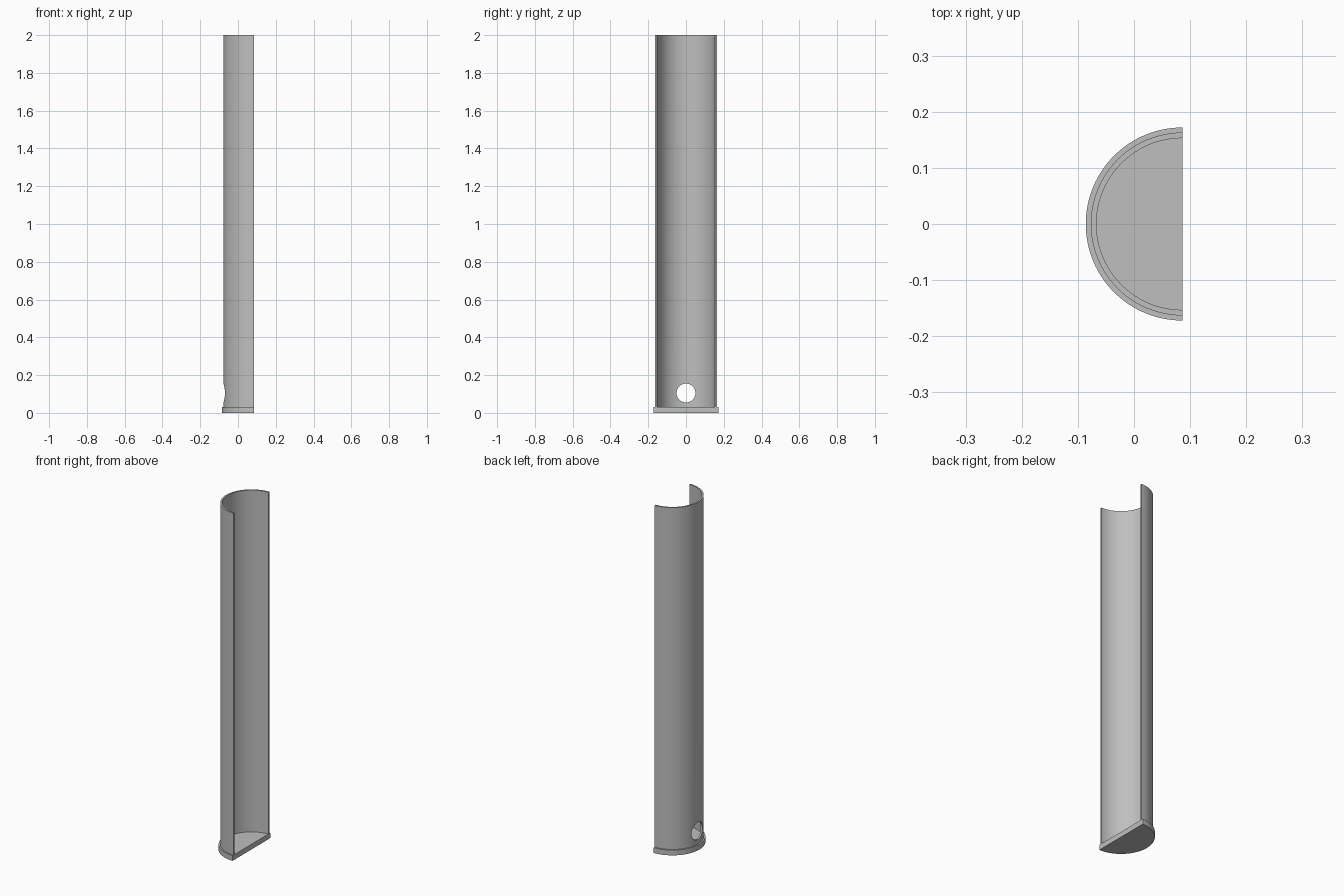
import bpy
import bmesh
from math import cos, sin, pi

AXIS_X = 0.086          # the open side lies on the cylinder axis
BASE_R, OUTER_R, INNER_R = 0.172, 0.163, 0.153
BASE_H, HEIGHT = 0.03, 2.0
HOLE_R, HOLE_Z = 0.05, 0.105
STEPS = 48

if "Cube" in bpy.data.objects:
    bpy.data.objects.remove(bpy.data.objects["Cube"])

grey = bpy.data.materials.new("plain grey")
grey.use_nodes = True
colour = (0.52, 0.52, 0.52, 1)
grey.diffuse_color = colour
grey.node_tree.nodes["Principled BSDF"].inputs["Base Color"].default_value = colour


def half_circle(radius):
    """Points of the half circle on the -x side, from +y to -y."""
    angles = [pi / 2 + pi * i / STEPS for i in range(STEPS + 1)]
    return [(AXIS_X + radius * cos(a), radius * sin(a)) for a in angles]


def extrude_outline(name, outline, bottom, top):
    """Solid prism standing on a closed outline."""
    bm = bmesh.new()
    face = bm.faces.new([bm.verts.new((x, y, bottom)) for x, y in outline])
    grown = bmesh.ops.extrude_face_region(bm, geom=[face], use_keep_orig=True)
    moved = [v for v in grown["geom"] if isinstance(v, bmesh.types.BMVert)]
    bmesh.ops.translate(bm, verts=moved, vec=(0, 0, top - bottom))
    bmesh.ops.recalc_face_normals(bm, faces=bm.faces)
    mesh = bpy.data.meshes.new(name)
    bm.to_mesh(mesh)
    bm.free()
    mesh.materials.append(grey)
    obj = bpy.data.objects.new(name, mesh)
    bpy.context.collection.objects.link(obj)
    return obj


def select_only(obj):
    bpy.ops.object.select_all(action='DESELECT')
    obj.select_set(True)
    bpy.context.view_layer.objects.active = obj


# Half-round base plate and half-pipe wall
base = extrude_outline("base_plate", half_circle(BASE_R), 0, BASE_H)
wall = extrude_outline("half_pipe_wall",
                       half_circle(OUTER_R) + half_circle(INNER_R)[::-1],
                       BASE_H, HEIGHT)

# Round drain hole through the curved back of the wall
bpy.ops.mesh.primitive_cylinder_add(vertices=48, radius=HOLE_R, depth=0.1,
                                    location=(AXIS_X - OUTER_R, 0, HOLE_Z),
                                    rotation=(0, pi / 2, 0))
cutter = bpy.context.object
cutter.name = "hole_cutter"
cutter.hide_render = True
cutter.data.materials.append(grey)
cut = wall.modifiers.new("drain_hole", 'BOOLEAN')
cut.operation = 'DIFFERENCE'
cut.solver = 'EXACT'
cut.object = cutter
select_only(wall)
bpy.ops.object.modifier_apply(modifier=cut.name)
bpy.data.objects.remove(cutter)

# Smooth curves with crisp rims
for part in (base, wall):
    select_only(part)
    bpy.ops.object.shade_smooth_by_angle(angle=pi / 6)
